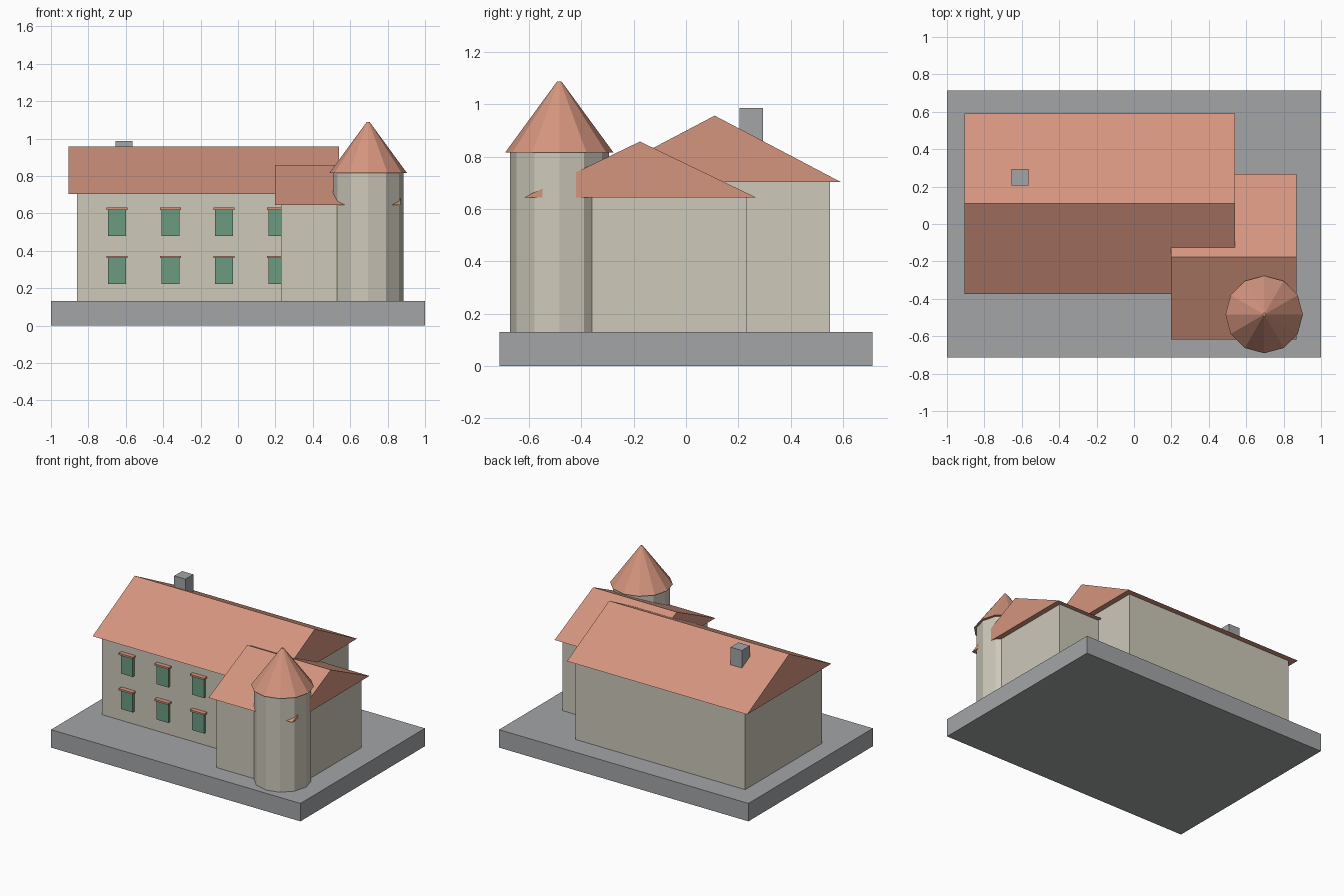
import bpy
from math import radians

cube = bpy.data.objects.get("Cube")
if cube:
    bpy.data.objects.remove(cube, do_unlink=True)


def material(name, r, g, b):
    m = bpy.data.materials.new(name)
    m.use_nodes = True
    m.diffuse_color = (r, g, b, 1)
    m.node_tree.nodes["Principled BSDF"].inputs["Base Color"].default_value = (r, g, b, 1)
    return m


STONE = material("grey stone", 0.37, 0.375, 0.385)
PLASTER = material("cream plaster", 0.61, 0.58, 0.49)
TILE = material("terracotta tile", 0.66, 0.30, 0.21)
GREEN = material("green shutter", 0.15, 0.33, 0.22)


def add_mesh(name, verts, faces, mat):
    mesh = bpy.data.meshes.new(name)
    mesh.from_pydata(verts, [], faces)
    mesh.materials.append(mat)
    obj = bpy.data.objects.new(name, mesh)
    bpy.context.collection.objects.link(obj)
    return obj


def box(name, x, y, z, mat):
    """Box from (min, max) ranges."""
    verts = [(a, b, c) for a in x for b in y for c in z]
    faces = [(0, 1, 3, 2), (4, 6, 7, 5), (0, 4, 5, 1),
             (2, 3, 7, 6), (0, 2, 6, 4), (1, 5, 7, 3)]
    return add_mesh(name, verts, faces, mat)


def gable_roof(name, x, y, eave, ridge, mat):
    """Solid triangular prism with its ridge along x."""
    mid = sum(y) / 2
    verts = [p for a in x for p in ((a, y[0], eave), (a, y[1], eave), (a, mid, ridge))]
    faces = [(0, 2, 1), (3, 4, 5), (0, 1, 4, 3), (1, 2, 5, 4), (2, 0, 3, 5)]
    return add_mesh(name, verts, faces, mat)


def tapered(name, x, y, z, r_low, r_high, mat, sides=12):
    """Faceted cone or cylinder between two heights, with a corner facing +x."""
    bpy.ops.mesh.primitive_cone_add(
        vertices=sides, radius1=r_low, radius2=r_high, depth=z[1] - z[0],
        location=(x, y, sum(z) / 2), rotation=(0, 0, radians(90)))
    obj = bpy.context.object
    obj.name = name
    obj.data.materials.append(mat)
    return obj


GROUND = 0.13
FRONT = -0.33

# Base slab
box("base_slab", (-1, 1), (-0.713, 0.713), (0, GROUND), STONE)

# Main house
box("main_walls", (-0.86, 0.50), (FRONT, 0.55), (GROUND, 0.705), PLASTER)
gable_roof("main_roof", (-0.905, 0.54), (-0.373, 0.592), 0.703, 0.957, TILE)
box("chimney", (-0.655, -0.565), (0.205, 0.295), (0.75, 0.987), STONE)

# Side wing
box("wing_walls", (0.23, 0.83), (-0.572, 0.232), (GROUND, 0.65), PLASTER)
gable_roof("wing_roof", (0.197, 0.868), (-0.618, 0.266), 0.645, 0.858, TILE)

# Corner tower
tapered("tower_walls", 0.696, -0.484, (GROUND, 0.82), 0.189, 0.189, PLASTER)
tapered("tower_roof", 0.696, -0.484, (0.816, 1.088), 0.207, 0.008, TILE)

# Windows with tiled lintels, two rows of four
for row, sill in (("lower", 0.223), ("upper", 0.48)):
    top = sill + 0.137
    for i in range(4):
        cx = -0.647 + 0.286 * i
        box(f"{row}_window_{i + 1}", (cx - 0.047, cx + 0.047),
            (FRONT - 0.02, FRONT + 0.01), (sill, top), GREEN)
        box(f"{row}_lintel_{i + 1}", (cx - 0.057, cx + 0.057),
            (FRONT - 0.032, FRONT + 0.01), (top, top + 0.013), TILE)
